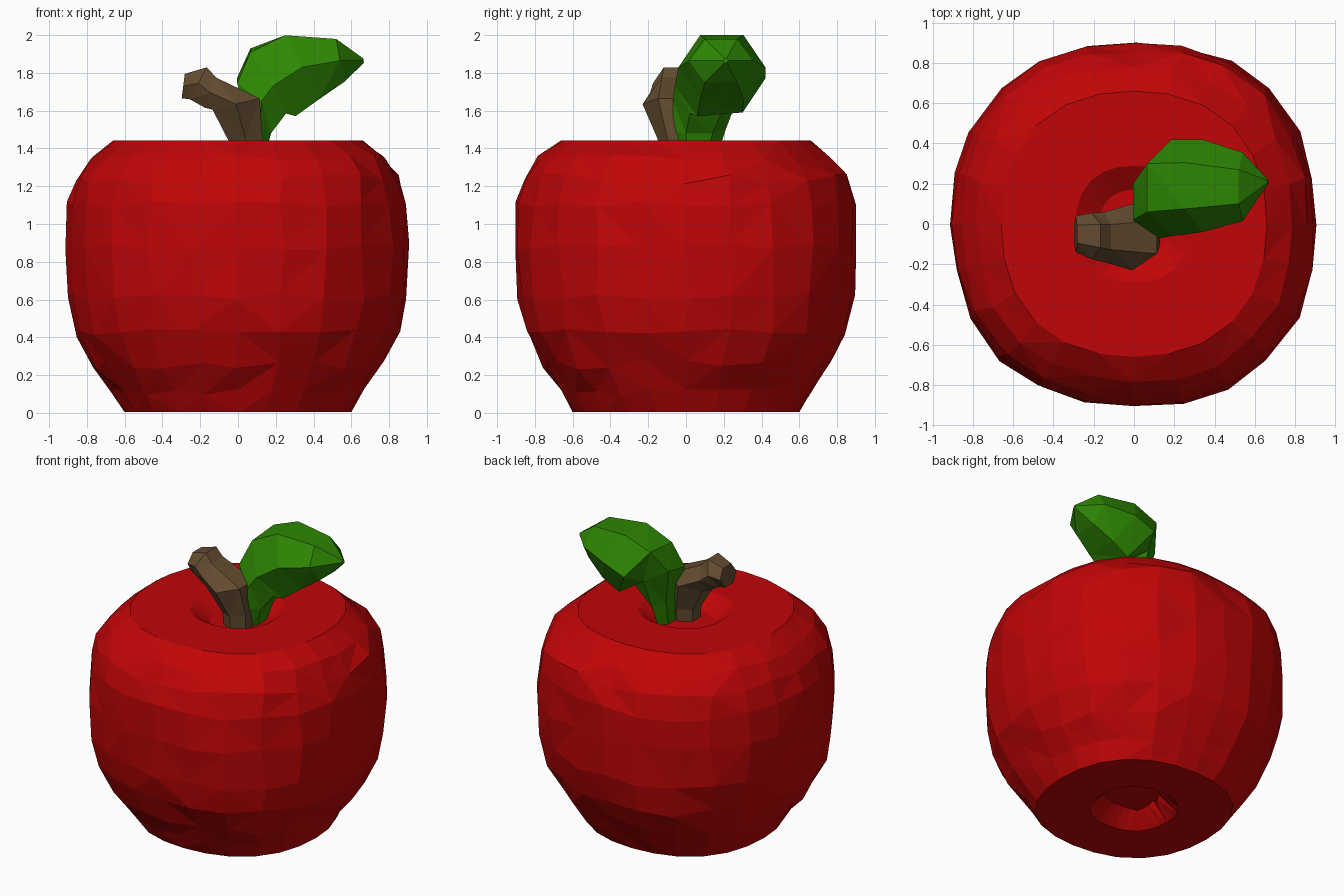
import bpy, bmesh, math, random
from mathutils import Vector

if "Cube" in bpy.data.objects:
    bpy.data.objects.remove(bpy.data.objects["Cube"])

random.seed(4)


def material(name, rgb):
    m = bpy.data.materials.new(name)
    m.diffuse_color = (*rgb, 1)
    m.use_nodes = True
    m.node_tree.nodes["Principled BSDF"].inputs["Base Color"].default_value = m.diffuse_color
    return m


def skin(name, rings, mat, triangulate=True):
    """Join equal-sized rings of points into a closed flat-shaded solid."""
    bm = bmesh.new()
    loops = [[bm.verts.new(p) for p in ring] for ring in rings]
    n = len(loops[0])
    for a, b in zip(loops, loops[1:]):
        for i in range(n):
            j = (i + 1) % n
            bm.faces.new((a[i], a[j], b[j], b[i]))
    bm.faces.new(loops[0][::-1])
    bm.faces.new(loops[-1])
    bmesh.ops.recalc_face_normals(bm, faces=bm.faces)
    if triangulate:
        bmesh.ops.triangulate(bm, faces=[f for f in bm.faces if len(f.verts) == 4])
    me = bpy.data.meshes.new(name)
    bm.to_mesh(me)
    bm.free()
    me.materials.append(mat)
    ob = bpy.data.objects.new(name, me)
    bpy.context.collection.objects.link(ob)
    return ob


def section_rings(sections, sides=6):
    """Elliptical rings from (centre, half axis u, half axis v)."""
    out = []
    for c, u, v in sections:
        c, u, v = Vector(c), Vector(u), Vector(v)
        angles = [math.tau * (i + 0.5) / sides for i in range(sides)]
        out.append([c + u * math.cos(a) * 1.15 + v * math.sin(a) for a in angles])
    return out


red = material("apple red", (0.53, 0.0015, 0.002))
brown = material("stem brown", (0.125, 0.072, 0.03))
green = material("leaf green", (0.027, 0.24, 0.001))

# Apple body: slightly squarish lathe, flat top and base, dimple at each end
# (radius, height, jitter)
profile = [(0.16, 0.11, 0.01), (0.27, 0.004, 0), (0.6, 0.004, 0), (0.665, 0.11, 0.01),
           (0.765, 0.25, 0.014), (0.848, 0.42, 0.014), (0.893, 0.62, 0.01),
           (0.907, 0.88, 0.01), (0.897, 1.1, 0.01), (0.862, 1.24, 0.014),
           (0.785, 1.35, 0.012), (0.66, 1.443, 0), (0.29, 1.443, 0), (0.17, 1.36, 0)]
SIDES = 24
body = []
for r, z, jit in profile:
    ring = []
    for i in range(SIDES):
        a = math.tau * i / SIDES + random.uniform(-2, 2) * jit
        rr = r * (1 + 0.045 * math.sin(2 * a) ** 2) + random.uniform(-jit, jit)
        ring.append((rr * math.cos(a), rr * math.sin(a), z + random.uniform(-2, 2) * jit))
    body.append(ring)
skin("apple_body", body, red)

# Stem: bends up and to the left with a chunky cut end
skin("stem", section_rings([
    ((0.04, -0.05, 1.35), (0.085, 0, 0), (0, 0.09, 0)),
    ((0.04, -0.05, 1.45), (0.09, 0, 0.01), (0, 0.10, 0)),
    ((-0.01, -0.065, 1.635), (0.125, 0, 0.03), (0, 0.165, 0)),
    ((-0.145, -0.065, 1.695), (0.03, 0, 0.08), (0, 0.125, 0)),
    ((-0.21, -0.06, 1.745), (0.045, 0, 0.085), (0, 0.115, 0)),
    ((-0.29, -0.05, 1.73), (0.008, 0, 0.065), (0, 0.09, 0)),
]), brown)

# Leaf: rises from the dimple, swells and arches over to a point on the right
skin("leaf", section_rings([
    ((0.10, 0.06, 1.35), (0.04, 0, 0), (0, 0.10, 0)),
    ((0.115, 0.07, 1.50), (0.06, 0, -0.02), (0, 0.14, 0)),
    ((0.125, 0.11, 1.68), (0.13, 0, -0.08), (0, 0.18, 0.03)),
    ((0.185, 0.18, 1.75), (0.12, 0, -0.17), (0, 0.24, 0.02)),
    ((0.34, 0.19, 1.83), (0.09, 0, -0.17), (0, 0.23, 0)),
    ((0.54, 0.185, 1.865), (0.02, 0, -0.115), (0, 0.17, 0)),
    ((0.665, 0.21, 1.865), (0.002, 0, -0.012), (0, 0.012, 0)),
]), green)
